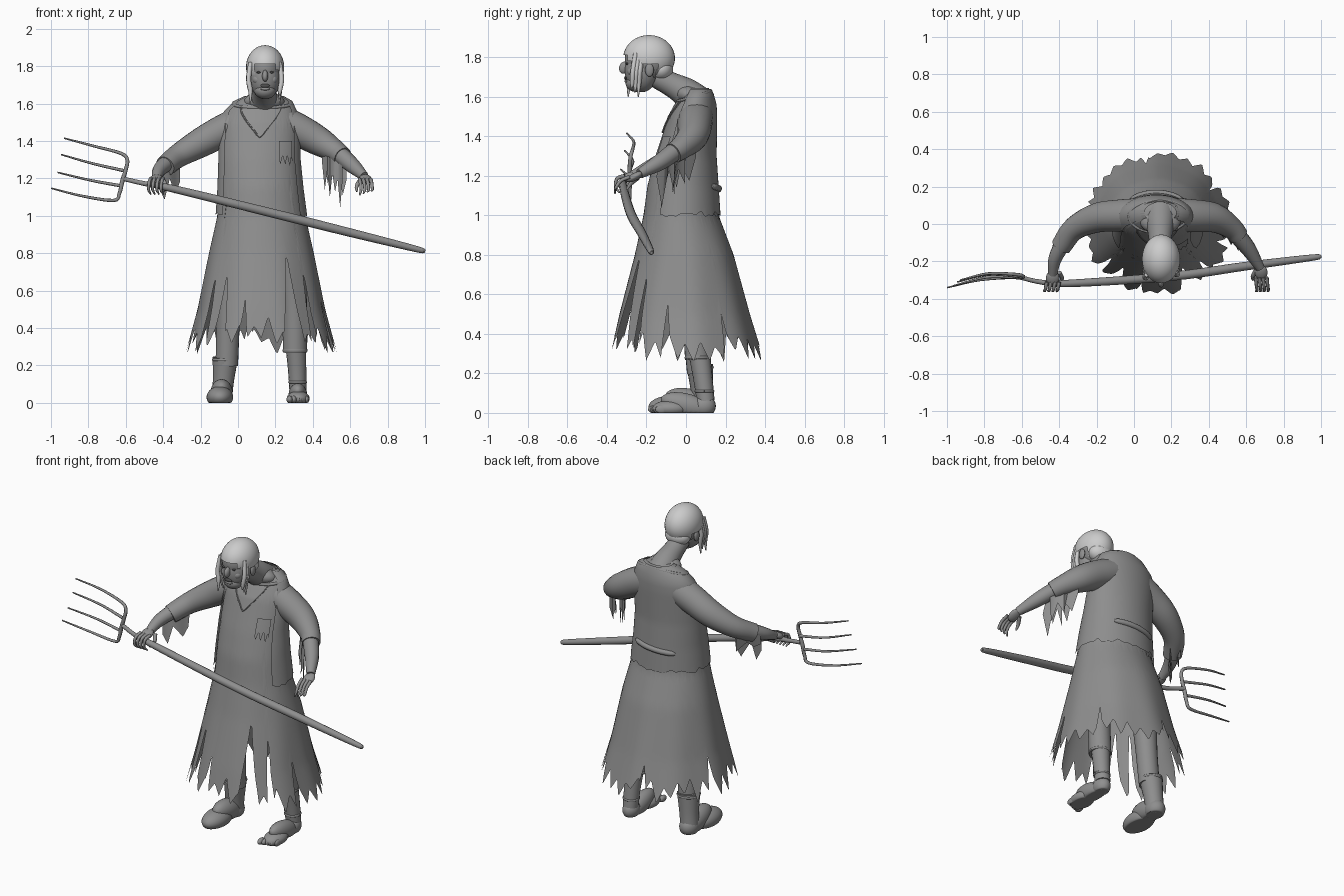
import bpy, bmesh, random
from math import sin, cos, pi, radians
from mathutils import Vector, Matrix

random.seed(4)
cube = bpy.data.objects.get("Cube")
if cube:
    bpy.data.objects.remove(cube, do_unlink=True)


def material(name, v):
    m = bpy.data.materials.new(name)
    m.use_nodes = True
    m.diffuse_color = (v, v, v, 1)
    m.node_tree.nodes["Principled BSDF"].inputs["Base Color"].default_value = (v, v, v, 1)
    return m


CLOTH, SKIN = material("grey_cloth", 0.27), material("grey_skin", 0.28)
HAIR, DARK = material("pale_hair", 0.6), material("dark_mouth", 0.08)
TOOL = material("grey_tool", 0.27)


def finish(name, bm, mat):
    bmesh.ops.recalc_face_normals(bm, faces=bm.faces)
    me = bpy.data.meshes.new(name)
    bm.to_mesh(me)
    bm.free()
    me.materials.append(mat)
    me.polygons.foreach_set("use_smooth", [True] * len(me.polygons))
    me.set_sharp_from_angle(angle=radians(50))
    ob = bpy.data.objects.new(name, me)
    bpy.context.collection.objects.link(ob)


def ball(name, mat, c, r, keep=None, tilt=0):
    """Ellipsoid, flat where it meets the ground; keep(co) trims it to part of its surface."""
    bm = bmesh.new()
    mtx = Matrix.Translation(c) @ Matrix.Rotation(tilt, 4, "X") @ Matrix.Diagonal((*r, 1))
    bmesh.ops.create_uvsphere(bm, u_segments=32, v_segments=24, radius=1, matrix=mtx)
    for v in bm.verts:
        v.co.z = max(v.co.z, 0)
    if keep:
        bmesh.ops.delete(bm, geom=[v for v in bm.verts if not keep(v.co)], context="VERTS")
    finish(name, bm, mat)


def tube(name, mat, pts, sides=12, sub=5):
    """Round tube through (x, y, z, radius) points."""
    p = [Vector(q) for q in pts]
    p = [2 * p[0] - p[1]] + p + [2 * p[-1] - p[-2]]
    path = []
    for i in range(1, len(p) - 2):
        a, b, c, d = p[i - 1:i + 3]
        for k in range(sub):
            t = k / sub
            path.append(0.5 * (2 * b + (c - a) * t + (2 * a - 5 * b + 4 * c - d) * t * t
                               + (3 * b - a - 3 * c + d) * t ** 3))
    path.append(p[-2])
    bm = bmesh.new()
    rings, u = [], None
    for i, q in enumerate(path):
        tan = (path[min(i + 1, len(path) - 1)] - path[max(i - 1, 0)]).to_3d().normalized()
        u = tan.orthogonal() if u is None else u - tan * u.dot(tan)
        u.normalize()
        v, r = tan.cross(u), max(q[3], 0.001)
        rings.append([bm.verts.new(q.to_3d() + r * (u * cos(a) + v * sin(a)))
                      for a in (2 * pi * s / sides for s in range(sides))])
    for a, b in zip(rings, rings[1:]):
        for s in range(sides):
            n = (s + 1) % sides
            bm.faces.new((a[s], a[n], b[n], b[s]))
    bm.faces.new(rings[0])
    bm.faces.new(rings[-1])
    finish(name, bm, mat)


# Body profile: z, centre x, centre y, half width, half depth
LEVELS = [(1.645, .14, .06, .085, .055), (1.615, .135, .055, .145, .075), (1.56, .12, .045, .185, .1),
          (1.5, .117, .03, .205, .118), (1.3, .115, -.005, .21, .15), (1.15, .12, -.02, .22, .175),
          (1.0, .125, -.025, .235, .19), (.8, .125, -.01, .28, .25), (.5, .125, -.01, .34, .33),
          (.2, .125, 0, .42, .41)]


def on_body(ang, z, off=0.0):
    for a, b in zip(LEVELS, LEVELS[1:]):
        if z >= b[0]:
            break
    t = (a[0] - z) / (a[0] - b[0])
    _, cx, cy, rx, ry = (m + (n - m) * t for m, n in zip(a, b))
    fold = 1 + 0.02 * max(0, 1 - z) * sin(9 * ang)
    return Vector((cx + (rx * fold + off) * cos(ang), cy + (ry * fold + off) * sin(ang), z))


def shell(name, mat, top, hem, a0, a1, off=0.0, cols=60, rows=16):
    """Cloth wrapped round the body between two angles, down to hem(degrees)."""
    bm = bmesh.new()
    grid = []
    for i in range(cols + 1):
        d = a0 + (a1 - a0) * i / cols
        h = hem(d)
        grid.append([bm.verts.new(on_body(radians(d), top + (h - top) * j / rows, off))
                     for j in range(rows + 1)])
    for a, b in zip(grid, grid[1:]):
        for j in range(rows):
            bm.faces.new((a[j], b[j], b[j + 1], a[j + 1]))
    bmesh.ops.remove_doubles(bm, verts=bm.verts, dist=1e-5)
    finish(name, bm, mat)


def teeth(count, low, high):
    """Ragged edge heights alternating between random tips and notches."""
    hs = [random.uniform(*(low if i % 2 else high)) for i in range(count)]

    def height(d):
        f = (d % 360) / 360 * count
        i = int(f)
        return hs[i % count] + (hs[(i + 1) % count] - hs[i % count]) * (f - i)
    return height


# Long dress with torn hem and slits (angle, half width, top)
SLITS = [(-127, 6, .7), (-105, 3, .55), (-62, 9, .8), (-42, 3, .75), (-143, 3, .72),
         (35, 2, .5), (100, 3, .47), (165, 3, .5), (-15, 3, .55)]
ragged = teeth(60, (.25, .33), (.33, .41))


def dress_hem(d):
    h = ragged(d) + 0.07 * max(0, -sin(radians(d))) ** 8
    for a, w, top in SLITS:
        gap = abs((d - a + 180) % 360 - 180)
        if gap < w:
            h = max(h, top - (top - .36) * gap / w)
    return h


shell("dress", CLOTH, 1.645, dress_hem, -180, 180, 0, 288, 36)

# Open coat, chest, torn patch and neckline
coat_edge = teeth(48, (.99, 1.01), (1.0, 1.025))
shell("coat", CLOTH, 1.64, coat_edge, -32, 212, .01, 120, 24)
shell("chest_skin", SKIN, 1.6, lambda d: 1.42 + .0042 * abs(d + 90), -128, -52, .004)
patch_edge = teeth(90, (1.26, 1.28), (1.29, 1.33))
shell("torn_patch", CLOTH, 1.4, patch_edge, -62, -38, .012, 30, 6)
tube("neckline", CLOTH, [(*on_body(radians(d), 1.42 + .0042 * abs(d + 90), .004), .005)
                         for d in range(-130, -49, 8)], 6, 2)
tube("collar", CLOTH, [(*on_body(radians(d), 1.602 + .025 * sin(radians(d)), .001), .009)
                       for d in range(-90, 271, 20)], 8, 2)
ball("shoulder_yoke", CLOTH, (.135, .05, 1.585), (.15, .085, .062))
ball("neck_base", SKIN, (.14, .02, 1.605), (.11, .08, .055), tilt=-.35)
tube("back_strap", CLOTH, [(*on_body(radians(d), 1.135 + .0003 * (90 - d), .01), r) for d, r in
                           ((54, .008), (60, .016), (75, .017), (90, .017), (105, .017), (120, .016), (126, .008))], 8, 2)

# Neck and head
tube("neck", SKIN, [(.14, .07, 1.56, .09), (.14, 0, 1.62, .076), (.14, -.07, 1.66, .062),
                    (.14, -.15, 1.7, .055)], 20)
ball("skull", SKIN, (.145, -.19, 1.79), (.092, .12, .112))
ball("face", SKIN, (.145, -.225, 1.735), (.082, .085, .112))
ball("jaw", SKIN, (.145, -.25, 1.67), (.058, .056, .046))
ball("nose", SKIN, (.145, -.312, 1.748), (.016, .026, .032), tilt=-.4)
ball("mouth", DARK, (.145, -.305, 1.695), (.025, .008, .011))
ball("lower_lip", SKIN, (.145, -.301, 1.678), (.026, .011, .008))
for s, side in ((-1, "right"), (1, "left")):
    ball(side + "_eye", DARK, (.145 + s * .034, -.297, 1.767), (.012, .008, .006))
    ball(side + "_cheek", SKIN, (.145 + s * .04, -.272, 1.728), (.027, .026, .026))
    ball(side + "_ear", SKIN, (.145 + s * .09, -.185, 1.735), (.012, .022, .033))


# Hair: cap with a slanted front, nape and hanging locks
def hairline(c):
    if c.y < -.225:
        return c.z > 1.8 - (.07 if c.x < .1 else .04 if c.x > .2 else 0)
    return c.z > (1.755 if c.y < -.155 else 1.68)


ball("hair_cap", HAIR, (.145, -.187, 1.795), (.102, .131, .117), hairline)
ball("nape_hair", HAIR, (.145, -.125, 1.74), (.08, .06, .06))
for s, side, count in ((-1, "right", 4), (1, "left", 3)):
    x = .145 + s * .083
    for k in range(count):
        y, tip = -.23 - .017 * k, 1.6 + .022 * (k % 3)
        tube(f"{side}_lock_{k}", HAIR, [(x - s * .005, y + .01, 1.82, .012), (x + s * .005, y - .004, 1.73, .013),
                                        (x - s * .004, y - .008, 1.67, .012), (x - s * .004, y - .012, tip, .003)], 8)

# Sleeves, forearms and hands
tube("right_sleeve", CLOTH, [(.05, .05, 1.515, .09), (-.08, .045, 1.455, .086), (-.2, .032, 1.39, .079),
                             (-.32, -.025, 1.32, .063), (-.39, -.12, 1.265, .055)], 20)
tube("right_forearm", SKIN, [(-.36, -.07, 1.3, .046), (-.42, -.18, 1.245, .037), (-.435, -.27, 1.2, .025)])
tube("left_sleeve", CLOTH, [(.18, .05, 1.52, .09), (.31, .045, 1.465, .088), (.43, .032, 1.4, .079),
                            (.52, -.02, 1.345, .06), (.56, -.065, 1.315, .053)], 20)
tube("left_forearm", SKIN, [(.53, -.035, 1.34, .048), (.61, -.13, 1.27, .042), (.675, -.235, 1.21, .025)])
ball("right_palm", SKIN, (-.435, -.29, 1.195), (.036, .045, .021), tilt=.4)
ball("left_palm", SKIN, (.68, -.26, 1.195), (.034, .045, .019), tilt=.5)
for k in range(4):
    x = -.466 + .022 * k
    tube(f"right_finger_{k}", SKIN, [(x, -.31, 1.2, .01), (x - .008, -.35, 1.185, .009),
                                    (x - .012, -.355, 1.14, .008), (x, -.335, 1.115, .004)], 8, 3)
    x = .65 + .02 * k
    tube(f"left_finger_{k}", SKIN, [(x, -.285, 1.195, .01), (x + .005, -.33, 1.175, .009),
                                   (x + .008, -.355, 1.14, .008), (x, -.36, 1.11 + .008 * k, .004)], 8, 3)
tube("right_thumb", SKIN, [(-.4, -.26, 1.19, .013), (-.385, -.29, 1.155, .011), (-.4, -.32, 1.13, .006)], 8)
tube("left_thumb", SKIN, [(.655, -.245, 1.19, .013), (.635, -.28, 1.16, .011), (.635, -.3, 1.13, .005)], 8)


def tatter(name, a, b, longest, n):
    """Ragged cloth hanging from the line a-b."""
    a, b, bm = Vector(a), Vector(b), bmesh.new()
    cols = []
    for i in range(n + 1):
        p = a.lerp(b, i / n)
        drop = longest * (random.uniform(.65, 1) if i % 2 else random.uniform(.3, .55))
        cols.append((bm.verts.new(p), bm.verts.new(p - Vector((0, .015 * (i % 3), drop)))))
    for p, q in zip(cols, cols[1:]):
        bm.faces.new((p[0], q[0], q[1], p[1]))
    finish(name, bm, CLOTH)


tatter("right_sleeve_rag_inner", (-.42, -.16, 1.25), (-.31, -.04, 1.28), .2, 4)
tatter("right_sleeve_rag_outer", (-.44, -.12, 1.26), (-.35, .0, 1.3), .13, 3)
tatter("left_sleeve_rag_inner", (.45, -.02, 1.36), (.56, -.12, 1.28), .25, 8)
tatter("left_sleeve_rag_outer", (.46, .05, 1.36), (.58, -.06, 1.29), .2, 6)

# Legs, boot and bare foot
tube("right_leg", CLOTH, [(-.03, .04, .85, .09), (-.05, .045, .5, .066), (-.06, .065, .2, .06)], 18)
tube("left_leg", CLOTH, [(.27, .03, .88, .09), (.3, .045, .55, .068), (.305, .06, .27, .065)], 18)
tube("left_shin", SKIN, [(.308, .065, .32, .056), (.316, .085, .18, .049), (.32, .1, .06, .045)], 16)
tube("boot_shaft", CLOTH, [(-.085, .085, .04, .055), (-.078, .08, .12, .057), (-.068, .07, .24, .068)], 18)
ball("boot_toe", CLOTH, (-.097, -.07, .03), (.071, .12, .058))
ball("boot_instep", CLOTH, (-.088, .02, .055), (.059, .13, .066), tilt=-.25)
ball("boot_heel", CLOTH, (-.085, .085, .035), (.057, .066, .06))
ball("foot_heel", SKIN, (.32, .09, .035), (.048, .06, .055))
ball("foot_arch", SKIN, (.32, .0, .04), (.05, .13, .058), tilt=-.25)
ball("foot_ball", SKIN, (.322, -.08, .022), (.061, .09, .042))
for k in range(5):
    ball(f"toe_{k}", SKIN, (.276 + .023 * k, -.16 + .009 * k, .018), (.017 - .0015 * k, .032, .02))


def band(name, c, r, thick):
    tube(name, CLOTH, [(c[0] + r * cos(a), c[1] + r * sin(a), c[2], thick)
                       for a in (2 * pi * k / 16 for k in range(17))], 8, 2)


band("trouser_cuff", (.305, .06, .28), .059, .009)
band("ankle_wrap", (.319, .093, .11), .044, .007)
band("boot_cuff", (-.069, .071, .23), .062, .008)

# Pitchfork
tube("fork_handle", TOOL, [(1.0, -.175, .81, .008), (.95, -.18, .823, .017), (.6, -.225, .91, .023),
                           (.2, -.28, 1.01, .024), (-.35, -.318, 1.145, .02), (-.5, -.31, 1.172, .013),
                           (-.61, -.285, 1.197, .012)], 14)
tube("outer_tines", TOOL, [(-.93, -.3, 1.415, .004), (-.78, -.265, 1.375, .007), (-.63, -.27, 1.335, .009),
                           (-.592, -.28, 1.3, .01), (-.602, -.285, 1.24, .011), (-.62, -.285, 1.18, .012),
                           (-.634, -.285, 1.12, .01), (-.665, -.285, 1.082, .009),
                           (-.83, -.3, 1.105, .007), (-.998, -.34, 1.147, .004)], 8)
tube("upper_inner_tine", TOOL, [(-.605, -.28, 1.24, .009), (-.78, -.27, 1.28, .007), (-.945, -.31, 1.327, .004)], 8)
tube("lower_inner_tine", TOOL, [(-.625, -.285, 1.16, .009), (-.79, -.285, 1.19, .007), (-.965, -.33, 1.232, .004)], 8)
